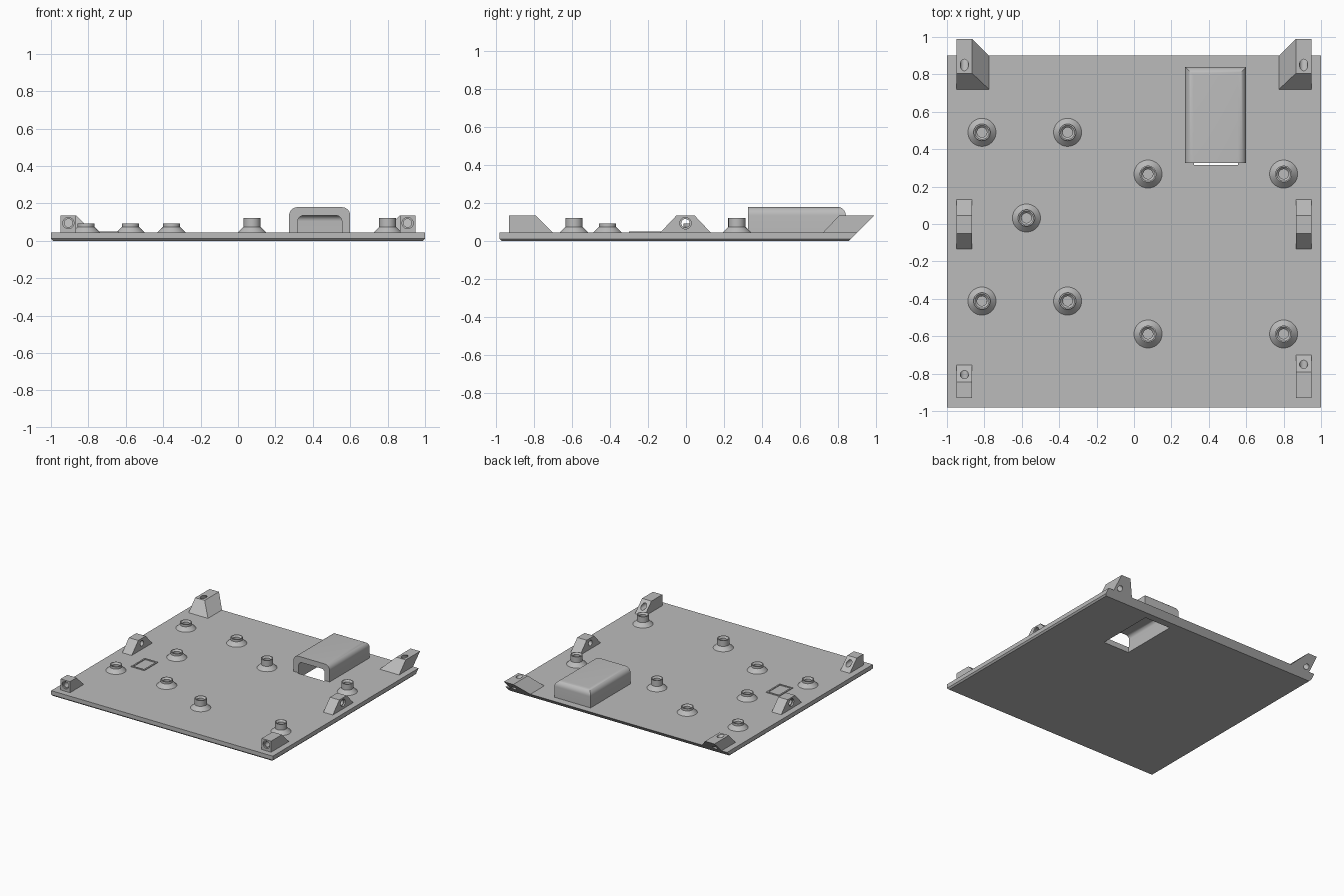
import bpy, bmesh, math
from mathutils import Vector

cube = bpy.data.objects.get("Cube")
if cube:
    bpy.data.objects.remove(cube, do_unlink=True)

grey = bpy.data.materials.new("plain grey")
grey.use_nodes = True
colour = (0.5, 0.5, 0.5, 1)
grey.diffuse_color = colour
grey.node_tree.nodes["Principled BSDF"].inputs["Base Color"].default_value = colour

DECK = 0.045   # top of the plate
POST = 0.135   # top of the mounting posts


def finish(name, bm):
    bmesh.ops.recalc_face_normals(bm, faces=bm.faces)
    mesh = bpy.data.meshes.new(name)
    bm.to_mesh(mesh)
    bm.free()
    mesh.materials.append(grey)
    obj = bpy.data.objects.new(name, mesh)
    bpy.context.collection.objects.link(obj)
    return obj


def loft(name, *levels, bevel=None):
    """Stack of rectangles (z, x0, x1, y0, y1) joined into a solid."""
    bm = bmesh.new()
    rings = [[bm.verts.new(p) for p in ((a, c, z), (b, c, z), (b, d, z), (a, d, z))]
             for z, a, b, c, d in levels]
    bm.faces.new(rings[0])
    bm.faces.new(rings[-1])
    for low, high in zip(rings, rings[1:]):
        for i in range(4):
            j = (i + 1) % 4
            bm.faces.new((low[i], low[j], high[j], high[i]))
    if bevel:
        # round the upper edges, leaving the front one square
        top, front = rings[-1], levels[-1][3]
        edges = [e for e in bm.edges if all(v in top for v in e.verts)
                 and any(v.co.y > front + 0.01 for v in e.verts)]
        bmesh.ops.bevel(bm, geom=edges, offset=bevel, segments=8, profile=0.5,
                        affect='EDGES')
    return finish(name, bm)


def rod(centre, axis, radius, length):
    bm = bmesh.new()
    bmesh.ops.create_cone(bm, cap_ends=True, segments=32, radius1=radius,
                          radius2=radius, depth=length)
    obj = finish("cutter", bm)
    obj.location = centre
    obj.rotation_euler = Vector(axis).to_track_quat('Z', 'Y').to_euler()
    return obj


def cut(target, cutter, keep=False):
    cutter.hide_render = True
    mod = target.modifiers.new("cut", 'BOOLEAN')
    mod.operation = 'DIFFERENCE'
    mod.solver = 'EXACT'
    mod.object = cutter
    bpy.context.view_layer.update()
    bpy.context.view_layer.objects.active = target
    bpy.ops.object.modifier_apply(modifier=mod.name)
    if not keep:
        bpy.data.objects.remove(cutter, do_unlink=True)


def smooth(obj):
    bpy.ops.object.select_all(action='DESELECT')
    obj.select_set(True)
    bpy.context.view_layer.objects.active = obj
    bpy.ops.object.shade_smooth_by_angle(angle=math.radians(30))


# Base plate with chamfered lower rim and slanted back edge
rim = 0.012
plate = loft("base_plate",
             (0, -1 + rim, 1 - rim, -0.98 + rim, 0.855),
             (rim, -1, 1, -0.98, 0.855 + rim),
             (DECK, -1, 1, -0.98, 0.9))

# Hollow rounded cover, open to the front and through the plate
cover = loft("hollow_cover", (0.03, 0.273, 0.6, 0.325, 0.84),
             (0.18, 0.273, 0.6, 0.325, 0.84), bevel=0.045)
cavity = loft("cutter", (-0.1, 0.32, 0.555, 0.315, 0.795),
              (POST, 0.32, 0.555, 0.315, 0.795), bevel=0.03)
cut(plate, cavity, keep=True)
cut(cover, cavity)
smooth(cover)

# Mounting posts in mirrored pairs
for side, label in ((-1, "right"), (1, "left")):
    def span(inner, outer):
        return sorted((side * inner, side * outer))
    mid = side * 0.907
    wide = span(0.865, 0.95)

    # Rear post: flared inward, hole square to the slanted back
    rear = loft(f"rear_post_{label}",
                (DECK, *span(0.775, 0.95), 0.72, 0.9),
                (POST, *wide, 0.805, 0.99))
    cut(rear, rod((mid, 0.885, 0.1), (0, 1, -1), 0.022, 0.3))
    smooth(rear)

    # Middle post: trapezoid with a sideways hole, widened at the outside
    middle = loft(f"middle_post_{label}",
                  (DECK, *wide, -0.135, 0.13), (POST, *wide, -0.05, 0.045))
    cut(middle, rod((mid, -0.003, 0.094), (1, 0, 0), 0.022, 0.3))
    cut(middle, rod((side * 0.95, -0.003, 0.094), (1, 0, 0), 0.03, 0.024))
    smooth(middle)

    # Front post: sloped behind, hole from front to slope
    back = -0.755 if side < 0 else -0.7
    front = loft(f"front_post_{label}",
                 (DECK, *wide, -0.93, back), (POST, *wide, -0.93, back - 0.09))
    cut(front, rod((mid, -0.85, 0.095), (0, 1, 0), 0.022, 0.5))
    cut(front, rod((mid, -0.93, 0.095), (0, 1, 0), 0.03, 0.024))
    smooth(front)


# Standoffs: flared foot, tube and countersunk bore
def standoff(name, x, y, top):
    profile = [(0.075, DECK), (0.045, 0.075), (0.045, top), (0.038, top),
               (0.026, top - 0.012), (0.026, DECK + 0.004), (0, DECK + 0.004)]
    bm = bmesh.new()
    pts = [bm.verts.new((r, 0, z)) for r, z in profile]
    edges = [bm.edges.new(pair) for pair in zip(pts, pts[1:])]
    bmesh.ops.spin(bm, geom=pts + edges, cent=(0, 0, 0), axis=(0, 0, 1),
                   angle=math.tau, steps=40, use_merge=False)
    bmesh.ops.remove_doubles(bm, verts=bm.verts, dist=0.0001)
    bm.faces.ensure_lookup_table()
    obj = finish(name, bm)
    # outward foot faces must point up
    if obj.data.polygons[0].normal.z < 0:
        obj.data.flip_normals()
    obj.location = (x, y, 0)
    smooth(obj)


low_spots = [(-0.813, 0.49), (-0.355, 0.49), (-0.575, 0.032),
             (-0.813, -0.412), (-0.355, -0.412)]
for i, (x, y) in enumerate(low_spots):
    standoff(f"low_standoff_{i + 1}", x, y, 0.093)
tall_spots = [(x, y) for x in (0.075, 0.8) for y in (0.267, -0.588)]
for i, (x, y) in enumerate(tall_spots):
    standoff(f"tall_standoff_{i + 1}", x, y, 0.122)

# Thin raised rectangular frame on the deck
frame = loft("raised_frame", (DECK, -0.755, -0.635, -0.3, -0.125),
             (DECK + 0.006, -0.755, -0.635, -0.3, -0.125))
cut(frame, loft("cutter", (0, -0.743, -0.647, -0.288, -0.137),
                (0.1, -0.743, -0.647, -0.288, -0.137)))
